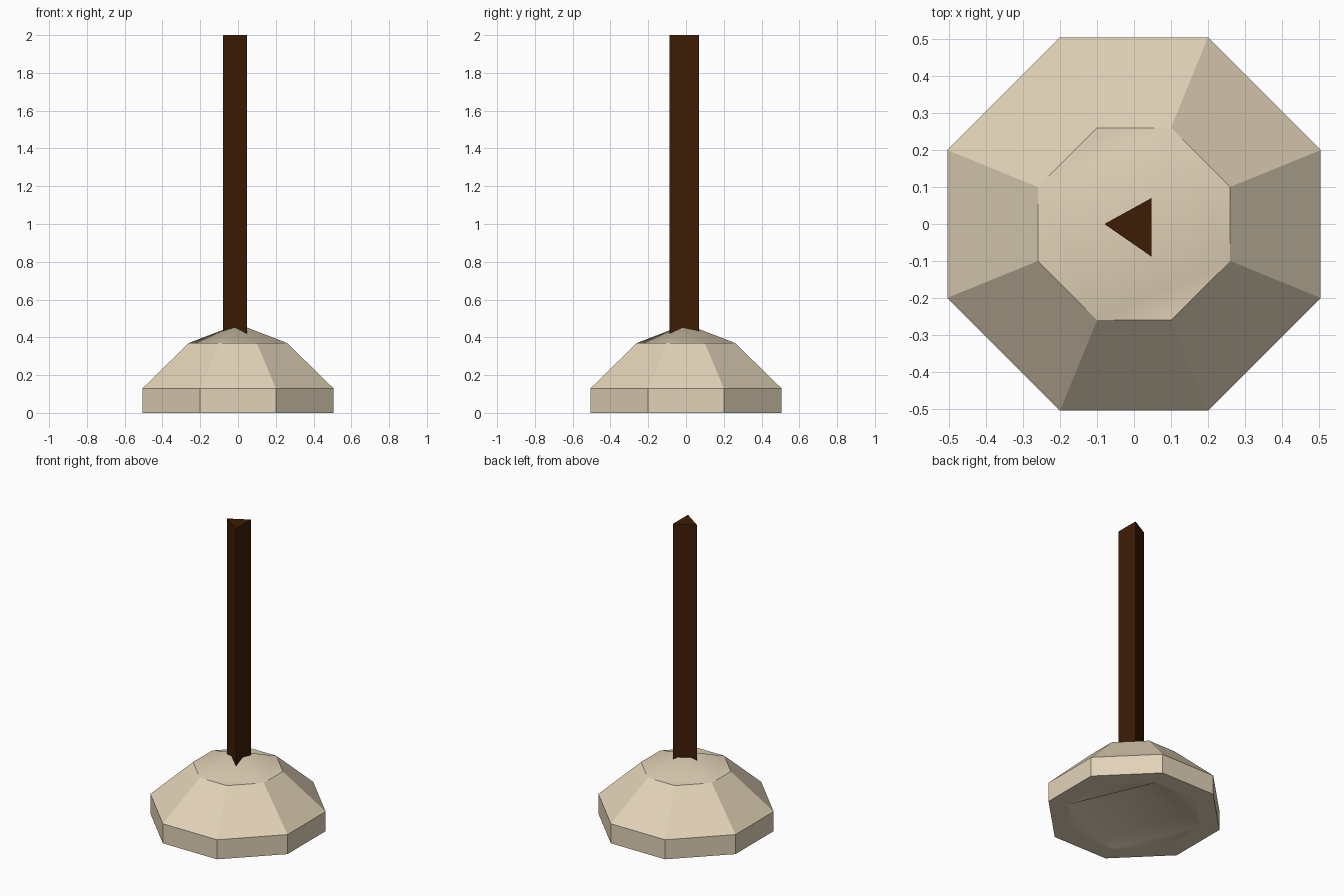
import bpy
import bmesh

cube = bpy.data.objects.get("Cube")
if cube:
    bpy.data.objects.remove(cube, do_unlink=True)


def make_material(name, rgb):
    mat = bpy.data.materials.new(name)
    mat.use_nodes = True
    mat.diffuse_color = (*rgb, 1)
    bsdf = mat.node_tree.nodes["Principled BSDF"]
    bsdf.inputs["Base Color"].default_value = (*rgb, 1)
    bsdf.inputs["Roughness"].default_value = 0.8
    return mat


def make_object(name, bm, mat):
    bmesh.ops.recalc_face_normals(bm, faces=bm.faces)
    mesh = bpy.data.meshes.new(name)
    bm.to_mesh(mesh)
    bm.free()
    mesh.materials.append(mat)
    obj = bpy.data.objects.new(name, mesh)
    bpy.context.collection.objects.link(obj)
    return obj


def octagon(bm, far, near, z):
    # Chamfered square: one side's two corners, turned a quarter each time
    ring, side = [], [(far, -near), (far, near)]
    for _ in range(4):
        ring += [bm.verts.new((x, y, z)) for x, y in side]
        side = [(-y, x) for x, y in side]
    return ring


def bridge(bm, a, b):
    for i in range(len(a)):
        j = (i + 1) % len(a)
        bm.faces.new((a[i], a[j], b[j], b[i]))


def peak(bm, ring, z):
    # Four-sided peak with flat triangles filling the alternate corners
    tip = bm.verts.new((0, 0, z))
    for i in range(0, len(ring), 2):
        a, b, c = ring[i], ring[i + 1], ring[(i + 2) % len(ring)]
        for face in (bm.faces.new((a, b, c)), bm.faces.new((a, c, tip))):
            face.smooth = True


cream = make_material("cream rubber", (0.76, 0.65, 0.48))
brown = make_material("dark brown wood", (0.046, 0.012, 0.0015))

# Cup: hollow underside, flat rim, upright band, sloped shoulder, peaked top
bm = bmesh.new()
hollow = octagon(bm, 0.39, 0.155, 0)
foot = octagon(bm, 0.505, 0.2, 0)
band = octagon(bm, 0.505, 0.2, 0.13)
shoulder = octagon(bm, 0.26, 0.1, 0.37)
for lower, upper in ((hollow, foot), (foot, band), (band, shoulder)):
    bridge(bm, lower, upper)
peak(bm, hollow, 0.18)
peak(bm, shoulder, 0.47)
make_object("cup", bm, cream)

# Handle: three-sided stick
bm = bmesh.new()
profile = ((-0.08, 0), (0.047, -0.088), (0.047, 0.07))
bottom = [bm.verts.new((x, y, 0.38)) for x, y in profile]
top = [bm.verts.new((x, y, 2)) for x, y in profile]
bridge(bm, bottom, top)
bm.faces.new(bottom)
bm.faces.new(top)
make_object("handle", bm, brown)
